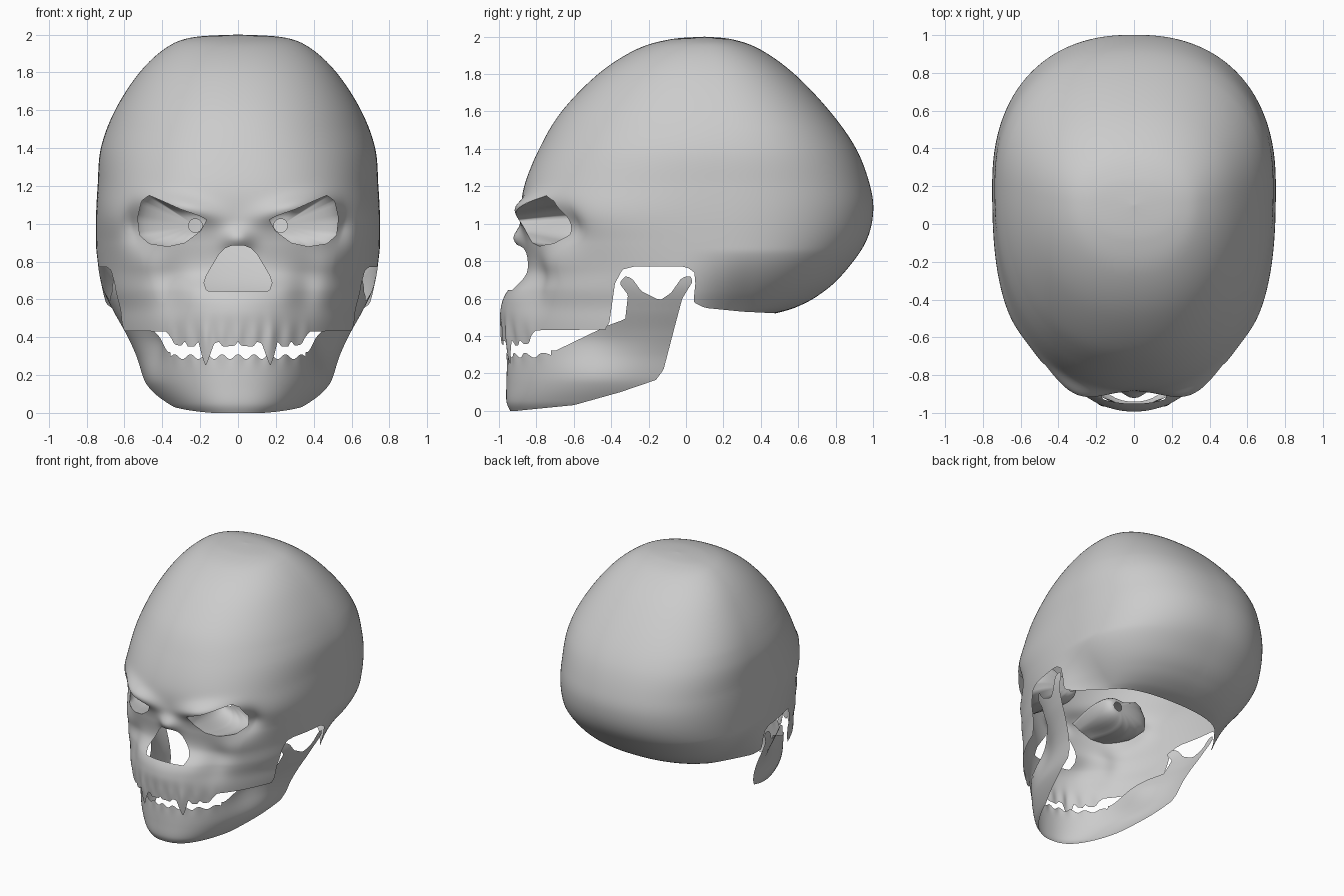
import bpy, bmesh, math
from mathutils import Vector
from mathutils.bvhtree import BVHTree

if "Cube" in bpy.data.objects:
    bpy.data.objects.remove(bpy.data.objects["Cube"])


def spline(rows, u):
    """Smooth interpolation through table rows."""
    i = min(int(u), len(rows) - 2)
    t = u - i
    a, b, c, d = (rows[min(max(i + k, 0), len(rows) - 1)] for k in (-1, 0, 1, 2))
    return [0.5 * (2 * q + (r - p) * t + (2 * p - 5 * q + 4 * r - s) * t * t
                   + (3 * q - p - 3 * r + s) * t ** 3) for p, q, r, s in zip(a, b, c, d)]


def gauss(v, c, s):
    return math.exp(-((v - c) / s) ** 2)


def ramp(v):
    v = min(max(v, 0), 1)
    return v * v * (3 - 2 * v)


def loft(rows, steps, segs, centre, relief, pinch):
    """Stack superellipse sections; each row is z, half width, front y, back y, front squareness."""
    bm = bmesh.new()
    rings = []
    for j in range(steps + 1):
        z, w, yf, yb, n = spline(rows, (len(rows) - 1) * j / steps)
        yc = centre(z)
        ring = []
        for i in range(segs):
            a = 2 * math.pi * i / segs
            a += 0.45 * math.sin(a)
            s, c = math.sin(a), math.cos(a)
            e = 2 / (2.3 if c > 0 else n)
            x = math.copysign(abs(s) ** e, s) * max(w, 0)
            y = yc + (yb - yc if c > 0 else yf - yc) * abs(c) ** e
            k = min(max((-0.35 - y) / 0.3, 0), 1)
            ring.append(bm.verts.new((x * pinch(y, z), y - k * relief(abs(x), z), z)))
        rings.append(ring)
    for r, q in zip(rings, rings[1:]):
        for i in range(segs):
            m = (i + 1) % segs
            bm.faces.new((r[i], r[m], q[m], q[i]))
    bmesh.ops.remove_doubles(bm, verts=bm.verts, dist=1e-5)
    return bm


def inside(poly, px, py):
    """Signed distance to a polygon, positive inside."""
    best, odd = 1e9, False
    for (ax, ay), (bx, by) in zip(poly, poly[1:] + poly[:1]):
        dx, dy = bx - ax, by - ay
        t = ((px - ax) * dx + (py - ay) * dy) / (dx * dx + dy * dy)
        t = min(max(t, 0), 1)
        best = min(best, (px - ax - t * dx) ** 2 + (py - ay - t * dy) ** 2)
        if (ay > py) != (by > py) and px < ax + (py - ay) * dx / dy:
            odd = not odd
    return math.sqrt(best) * (1 if odd else -1)


def carve(bm, f):
    """Remove the part of the surface where f is positive, with a clean edge."""
    val = {v: f(v.co) for v in bm.verts}
    cut = []
    for e in list(bm.edges):
        a, b = e.verts
        fa, fb = val[a], val[b]
        if (fa > 0) != (fb > 0):
            cut.append(bmesh.utils.edge_split(e, a, min(max(fa / (fa - fb), .01), .99))[1])
    bmesh.ops.connect_verts(bm, verts=cut)
    bmesh.ops.delete(bm, geom=[v for v, d in val.items() if d > 0], context='VERTS')


def finish(bm, name):
    bmesh.ops.recalc_face_normals(bm, faces=bm.faces)
    for p in bm.faces:
        p.smooth = True
    me = bpy.data.meshes.new(name)
    bm.to_mesh(me)
    bm.free()
    ob = bpy.data.objects.new(name, me)
    bpy.context.collection.objects.link(ob)
    return ob


# skull shell: cranium and face in one surface
skull_rows = [
    (2.0, 0, .1, .1, 2.2), (1.985, .24, -.09, .25, 2.2), (1.93, .38, -.27, .40, 2.2),
    (1.8, .52, -.47, .58, 2.2), (1.6, .65, -.665, .77, 2.2), (1.4, .725, -.785, .91, 2.3),
    (1.2, .742, -.865, .985, 2.5), (1.05, .75, -.88, 1.0, 2.7), (.9, .75, -.86, .96, 2.5),
    (.75, .745, -.86, .855, 2.3), (.64, .735, -.955, .74, 2.1), (.55, .72, -.99, .58, 2.0),
    (.44, .71, -.99, .25, 2.0), (.22, .68, -.97, .25, 2.0)]


def face_relief(x, z):
    brow = .06 * gauss(x, .29, .17) * gauss(z, 1.085 + .2 * (x - .29), .06)
    nasal = .06 * gauss(x, 0, .08) * gauss(z, .92, .06)
    cheek = .04 * gauss(x, .5, .13) * gauss(z, .78, .1) - .04 * gauss(x, .36, .08) * gauss(z, .64, .12)
    temple = -.08 * gauss(x, .54, .09) * gauss(z, .99, .1)
    roots = .004 * math.cos(x * 70) * gauss(z, .40, .07) if x < .38 else 0
    fang = .01 * gauss(x, .17, .03) * gauss(z, .36, .12)
    return brow + nasal + cheek + temple + roots + fang


def skull_taper(y, z):
    return 1 - .28 * ramp((y + .05) / .4) * min(max((.86 - z) / .33, 0), 1) ** 1.5


skull = loft(skull_rows, 150, 320, lambda z: .1 + .1 * min((2 - z) / .5, 1), face_relief, skull_taper)
tree = BVHTree.FromBMesh(skull)

# open base behind the face, with the notch for the jaw joint
base = [(-.43, .1), (-.43, .44), (-.41, .47), (-.38, .68), (-.34, .755), (-.28, .77), (0, .77),
        (.045, .74), (.05, .68), (.04, .58), (.1, .55), (.3, .53), (.5, .52), (1.2, .52), (1.2, .1)]
carve(skull, lambda p: inside(base, p.y, p.z) if p.z < .9 else -1)

# upper teeth edge
teeth = [(-.2, .1), (-.2, .38), (0, .38), (.015, .355), (.08, .35), (.1, .375), (.125, .37),
         (.15, .3), (.17, .245), (.19, .3), (.21, .38), (.23, .35), (.265, .35), (.28, .38),
         (.3, .355), (.335, .36), (.355, .40), (.38, .43), (.9, .44), (.9, .1)]
carve(skull, lambda p: inside(teeth, abs(p.x), p.z) if p.z < .55 and p.y < -.3 else -1)

# nose opening
nose = [(-.2, .645), (-.2, .89), (.03, .885), (.07, .87), (.1, .84), (.165, .73), (.18, .69), (.165, .645)]
carve(skull, lambda p: inside(nose, abs(p.x), p.z) if p.y < -.3 and .5 < p.z < 1 else -1)

# eye openings
orbit = [(.165, 1.02), (.2, 1.04), (.3, 1.075), (.4, 1.12), (.47, 1.15), (.51, 1.12), (.53, 1.03),
         (.52, .94), (.47, .895), (.37, .88), (.28, .9), (.2, .96)]
carve(skull, lambda p: inside(orbit, abs(p.x), p.z) if p.y < 0 and .7 < p.z < 1.35 else -1)
finish(skull, "skull")

# eye sockets: domed cups running from the eye opening back to a small hole
cup = bmesh.new()
rim = [Vector(a).lerp(Vector(b), k / 5) for a, b in zip(orbit, orbit[1:] + orbit[:1]) for k in range(5)]
hx, hz, hr, hy = .225, .99, .036, -.45
rings = []
for j in range(15):
    a = math.pi / 2 * j / 14
    s, d = (1 - math.cos(a)) ** 1.2, math.sin(a) ** .9
    bulge = .05 * math.sin(2 * a)
    ring = []
    for p in rim:
        hit = tree.ray_cast(Vector((p.x, -2, p.y)), Vector((0, 1, 0)))[0]
        g = math.atan2(p.y - hz, p.x - hx)
        ring.append(cup.verts.new((p.x + (hx + hr * math.cos(g) - p.x) * s + bulge * math.cos(g),
                                   hit.y + (hy - hit.y) * d,
                                   p.y + (hz + hr * math.sin(g) - p.y) * s + bulge * math.sin(g))))
    rings.append(ring)
for r, q in zip(rings, rings[1:]):
    for i in range(len(rim)):
        m = (i + 1) % len(rim)
        cup.faces.new((r[i], r[m], q[m], q[i]))
sockets = finish(cup, "eye_sockets")
sockets.modifiers.new("mirror", 'MIRROR').use_axis[0] = True

# lower jaw
jaw_rows = [
    (.78, .735, -.94, .3, 2.0), (.66, .715, -.94, .3, 2.0), (.54, .66, -.945, .3, 2.0),
    (.42, .595, -.95, .3, 2.0), (.3, .54, -.955, .3, 2.1), (.15, .49, -.96, .3, 2.2),
    (.05, .42, -.96, .3, 2.3), (0, .37, -.94, .3, 2.3)]
jaw = loft(jaw_rows, 70, 260, lambda z: 0,
           lambda x, z: .004 * math.cos(x * 75) * gauss(z, .31, .05) if x < .36 else 0,
           lambda y, z: 1 - .15 * gauss(y, -.5, .2) * ramp((z - .15) / .25))
side = [(-1.2, -.1), (-.9, 0), (-.6, .03), (-.35, .1), (-.16, .165), (-.12, .22), (-.06, .45),
        (-.02, .6), (.035, .69), (.025, .72), (-.02, .715), (-.08, .63), (-.14, .59), (-.24, .64),
        (-.29, .71), (-.33, .72), (-.355, .68), (-.31, .62), (-.325, .49), (-.42, .455),
        (-.7, .32), (-.8, .34), (-1.2, .34)]
carve(jaw, lambda p: -inside(side, p.y, p.z))
# lower teeth edge
carve(jaw, lambda p: p.z - (.297 + .013 * math.cos(p.x * 75)) if p.y < -.72 else -1)
finish(jaw, "lower_jaw")
